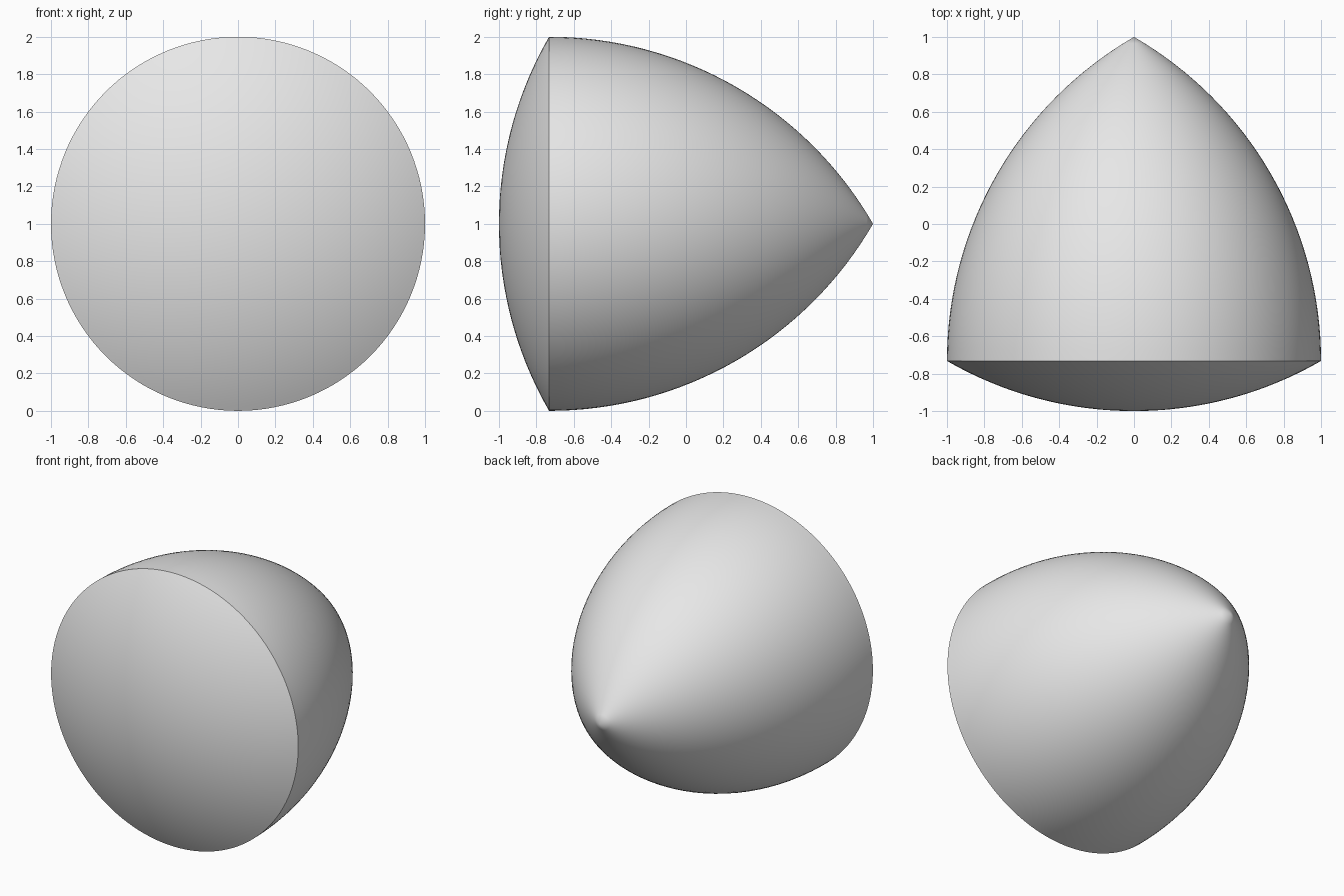
import bpy, bmesh
from math import sin, cos, pi, sqrt, radians
from mathutils import Vector

default_cube = bpy.data.objects.get("Cube")
if default_cube:
    bpy.data.objects.remove(default_cube, do_unlink=True)

WIDTH = 2.0                    # constant width of the solid
RIM_Y = 1 - sqrt(3)            # plane of the sharp rim
STEPS = 32                     # segments per arc
AROUND = 128                   # segments around the axis

# Half profile as (radius, y): front cap arc, then side arc to the back tip
profile = []
for i in range(STEPS):
    a = pi / 6 * i / STEPS
    profile.append((WIDTH * sin(a), 1 - WIDTH * cos(a)))
for i in range(STEPS + 1):
    a = pi / 3 * i / STEPS
    profile.append((WIDTH * cos(a) - 1, RIM_Y + WIDTH * sin(a)))

# Revolve the profile about the front-to-back axis
bm = bmesh.new()
verts = [bm.verts.new((r, y, 1)) for r, y in profile]
edges = [bm.edges.new(pair) for pair in zip(verts, verts[1:])]
bmesh.ops.spin(bm, geom=verts + edges, cent=Vector((0, 0, 1)), axis=Vector((0, 1, 0)),
               angle=2 * pi, steps=AROUND, use_duplicate=False)
bmesh.ops.remove_doubles(bm, verts=bm.verts[:], dist=1e-4)
bmesh.ops.recalc_face_normals(bm, faces=bm.faces[:])
mesh = bpy.data.meshes.new("constant_width_solid")
bm.to_mesh(mesh)
bm.free()

solid = bpy.data.objects.new("constant_width_solid", mesh)
bpy.context.collection.objects.link(solid)

# Plain grey material
grey = bpy.data.materials.new("light_grey")
grey.use_nodes = True
colour = (0.8, 0.8, 0.8, 1)
grey.diffuse_color = colour
grey.node_tree.nodes["Principled BSDF"].inputs["Base Color"].default_value = colour
mesh.materials.append(grey)

# Smooth surfaces with a crisp rim
bpy.ops.object.select_all(action='DESELECT')
solid.select_set(True)
bpy.context.view_layer.objects.active = solid
bpy.ops.object.shade_smooth_by_angle(angle=radians(30))
